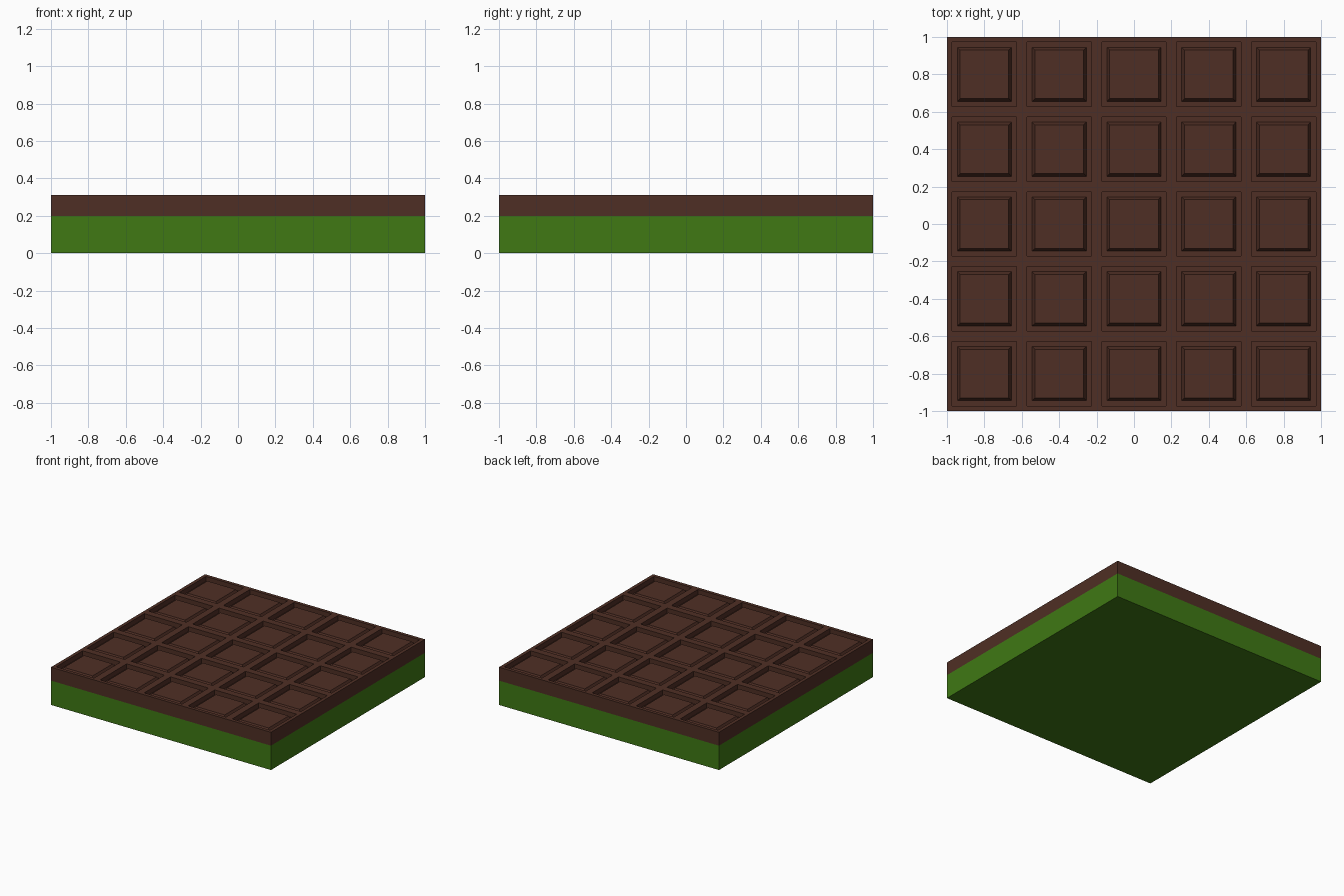
import bpy, bmesh

if "Cube" in bpy.data.objects:
    bpy.data.objects.remove(bpy.data.objects["Cube"])

def material(name, rgb):
    m = bpy.data.materials.new(name)
    m.diffuse_color = (*rgb, 1)
    m.use_nodes = True
    m.node_tree.nodes["Principled BSDF"].inputs["Base Color"].default_value = m.diffuse_color
    return m

def finish(bm, name, mat):
    me = bpy.data.meshes.new(name)
    bm.to_mesh(me)
    bm.free()
    me.materials.append(mat)
    ob = bpy.data.objects.new(name, me)
    bpy.context.collection.objects.link(ob)

green = material("green", (0.05, 0.19, 0.007))
brown = material("chocolate", (0.078, 0.028, 0.018))

# Green filling slab
bm = bmesh.new()
bmesh.ops.create_cube(bm, size=1)
bmesh.ops.scale(bm, vec=(2, 2, 0.2), verts=bm.verts)
bmesh.ops.translate(bm, vec=(0, 0, 0.1), verts=bm.verts)
finish(bm, "filling_slab", green)

# Chocolate layer: 5 x 5 cells, each a recess holding a bevelled tile
N, Z0, Z1 = 5, 0.2, 0.31
PITCH = 2 / N
RINGS = [(0.2, Z1), (0.172, Z1), (0.172, Z1 - 0.04), (0.145, Z1 - 0.04), (0.13, Z1 - 0.01)]
bm = bmesh.new()
for i in range(N):
    for j in range(N):
        cx, cy = -1 + PITCH * (i + 0.5), -1 + PITCH * (j + 0.5)
        loops = [[bm.verts.new((cx + sx * h, cy + sy * h, z))
                  for sx, sy in ((-1, -1), (1, -1), (1, 1), (-1, 1))] for h, z in RINGS]
        for a, b in zip(loops, loops[1:]):
            for k in range(4):
                n = (k + 1) % 4
                bm.faces.new((a[k], a[n], b[n], b[k]))
        bm.faces.new(loops[-1])
bmesh.ops.remove_doubles(bm, verts=bm.verts, dist=1e-4)
# Outer walls and underside
rim = [e for e in bm.edges if e.is_boundary]
low = bmesh.ops.extrude_edge_only(bm, edges=rim)["geom"]
for v in low:
    if isinstance(v, bmesh.types.BMVert):
        v.co.z = Z0
bmesh.ops.holes_fill(bm, edges=[e for e in bm.edges if e.is_boundary], sides=0)
bmesh.ops.recalc_face_normals(bm, faces=bm.faces)
finish(bm, "chocolate_layer", brown)
